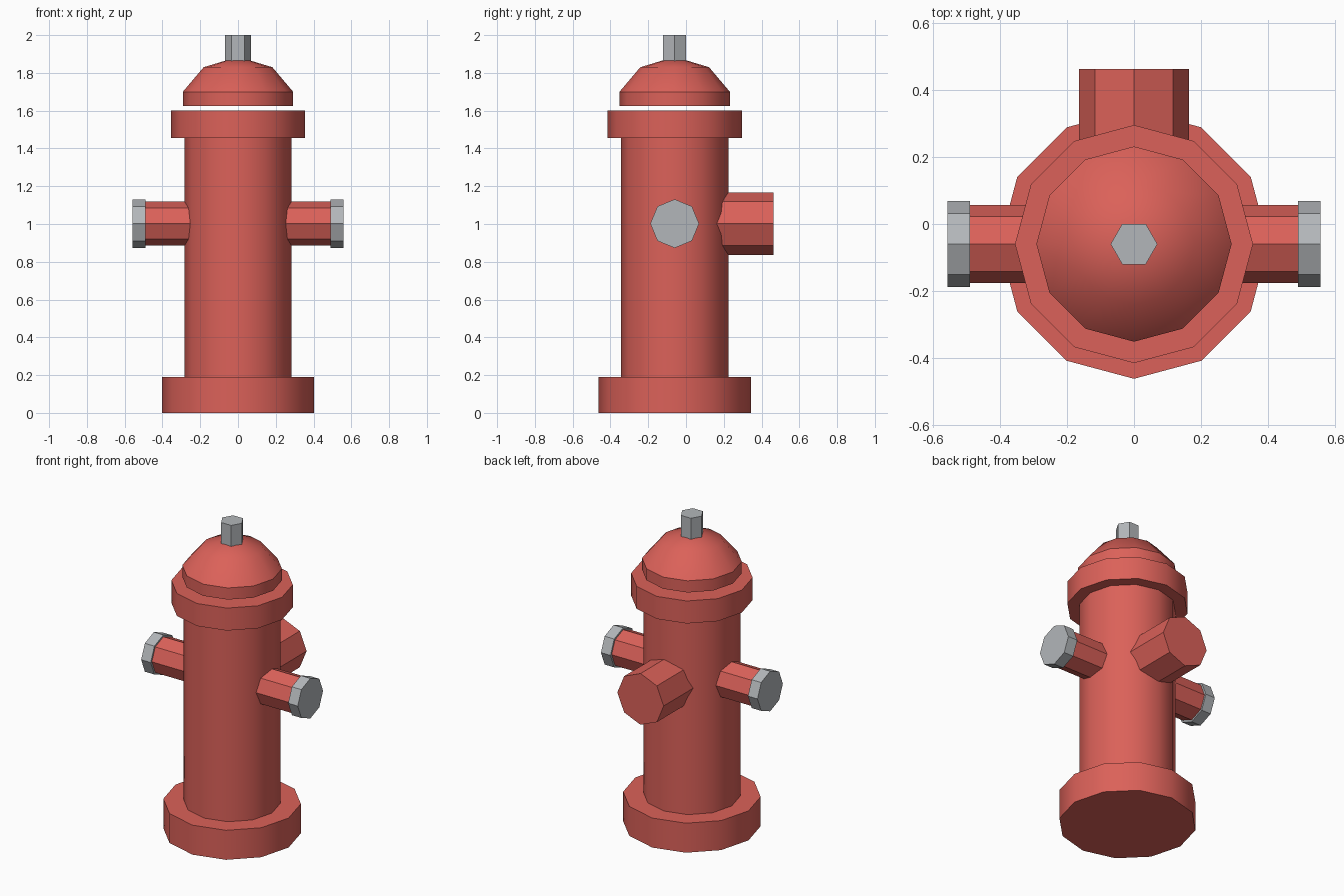
import bpy, bmesh, math
from mathutils import Matrix

if "Cube" in bpy.data.objects:
    bpy.data.objects.remove(bpy.data.objects["Cube"])

CY = -0.06   # vertical axis of the hydrant body
NZ = 1.002   # height of the outlets


def material(name, color):
    m = bpy.data.materials.new(name)
    m.diffuse_color = color
    m.use_nodes = True
    m.node_tree.nodes["Principled BSDF"].inputs["Base Color"].default_value = m.diffuse_color
    return m


RED = material("red_paint", (0.71, 0.12, 0.10, 1))
STEEL = material("steel", (0.45, 0.47, 0.49, 1))


def lathe(name, profile, sides, mat, matrix):
    """Revolve (radius, height) points about local z; radius 0 makes a point, open ends are capped."""
    bm = bmesh.new()
    rings = []
    for r, h in profile:
        n = sides if r > 0 else 1
        rings.append([bm.verts.new((r * math.cos(math.tau * i / sides),
                                    r * math.sin(math.tau * i / sides), h)) for i in range(n)])
    for a, b in zip(rings, rings[1:]):
        for i in range(sides):
            j = (i + 1) % sides
            if len(b) == 1:
                bm.faces.new((a[i], a[j], b[0]))
            else:
                bm.faces.new((a[i], a[j], b[j], b[i]))
    bm.faces.new(rings[0][::-1])
    if len(rings[-1]) > 1:
        bm.faces.new(rings[-1])
    bmesh.ops.recalc_face_normals(bm, faces=bm.faces)
    bm.transform(matrix)
    mesh = bpy.data.meshes.new(name)
    bm.to_mesh(mesh)
    bm.free()
    mesh.materials.append(mat)
    obj = bpy.data.objects.new(name, mesh)
    bpy.context.collection.objects.link(obj)
    bpy.ops.object.select_all(action='DESELECT')
    obj.select_set(True)
    bpy.context.view_layer.objects.active = obj
    bpy.ops.object.shade_smooth_by_angle(angle=math.radians(35))
    return obj


# Upright parts, all on the body axis
upright = Matrix.Translation((0, CY, 0))
lathe("base", [(0.403, 0), (0.403, 0.19)], 12, RED, upright)
lathe("barrel", [(0.284, 0.15), (0.284, 1.50)], 12, RED, upright)
lathe("flange", [(0.356, 1.455), (0.356, 1.60)], 12, RED, upright)
lathe("bonnet", [(0.292, 1.625), (0.292, 1.70), (0.182, 1.83), (0, 1.885)], 12, RED, upright)
lathe("operating_nut", [(0.07, 1.85), (0.07, 2.0)], 6, STEEL, upright)

# Side outlets with steel caps
for side, label in ((1, "right"), (-1, "left")):
    out = Matrix.Translation((0, CY, NZ)) @ Matrix.Rotation(side * math.pi / 2, 4, 'Y')
    lathe(label + "_outlet", [(0.117, 0.2), (0.117, 0.50)], 8, RED, out)
    lathe(label + "_outlet_cap", [(0.129, 0.49), (0.129, 0.558)], 8, STEEL, out)

# Large rear outlet
rear = Matrix.Translation((0, 0, NZ)) @ Matrix.Rotation(-math.pi / 2, 4, 'X')
lathe("rear_outlet", [(0.165, 0.1), (0.165, 0.463)], 8, RED, rear)
